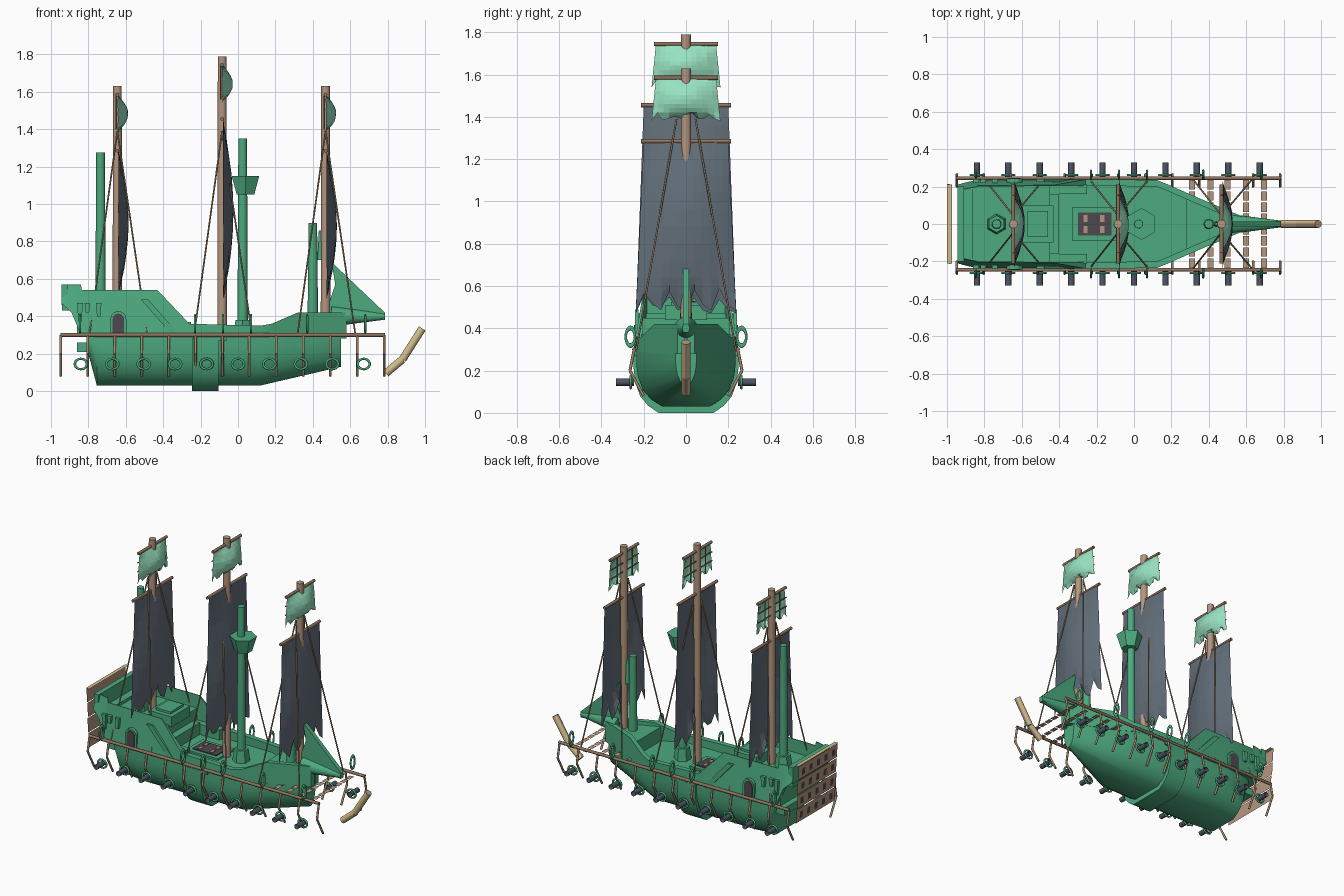
import bpy, bmesh, math, random
from mathutils import Vector

random.seed(4)
if "Cube" in bpy.data.objects:
    bpy.data.objects.remove(bpy.data.objects["Cube"])


def material(name, r, g, b):
    col = [(c / 255 / 12.92 if c < 11 else ((c / 255 + 0.055) / 1.055) ** 2.4) for c in (r, g, b)] + [1]
    m = bpy.data.materials.new(name)
    m.use_nodes = True
    m.diffuse_color = col
    m.node_tree.nodes["Principled BSDF"].inputs["Base Color"].default_value = col
    return m


GREEN = material("sea green", 77, 170, 127)
MINT = material("pale mint", 152, 226, 193)
SLATE = material("slate cloth", 99, 111, 122)
MAST = material("mast brown", 180, 150, 126)
RAIL = material("rail brown", 144, 115, 94)
ROPE = material("rope brown", 162, 136, 108)
TAN = material("tan wood", 210, 188, 138)
IRON = material("gun iron", 76, 88, 100)
DARK = material("dark opening", 78, 72, 79)


def smooth(ob):
    bpy.ops.object.select_all(action="DESELECT")
    bpy.context.view_layer.objects.active = ob
    ob.select_set(True)
    bpy.ops.object.shade_smooth_by_angle(angle=math.radians(42))


def finish(name, bm, *mats):
    bmesh.ops.recalc_face_normals(bm, faces=bm.faces[:])
    me = bpy.data.meshes.new(name)
    bm.to_mesh(me)
    bm.free()
    for m in mats:
        me.materials.append(m)
    ob = bpy.data.objects.new(name, me)
    bpy.context.collection.objects.link(ob)
    return ob


def loft(name, rings, mat):
    bm = bmesh.new()
    rows = [[bm.verts.new(p) for p in ring] for ring in rings]
    n = len(rows[0])
    for a, b in zip(rows, rows[1:]):
        for i in range(n):
            bm.faces.new((a[i], a[(i + 1) % n], b[(i + 1) % n], b[i]))
    bm.faces.new(rows[0])
    bm.faces.new(rows[-1])
    return finish(name, bm, mat)


def box(name, x0, x1, y0, y1, z0, z1, mat=GREEN):
    return loft(name, [[(x, y0, z0), (x, y1, z0), (x, y1, z1), (x, y0, z1)] for x in (x0, x1)], mat)


def plate(name, outline, y0, y1, mat=GREEN):
    return loft(name, [[(x, y, z) for x, z in outline] for y in (y0, y1)], mat)


def rods(name, segments, r, mat, sides=12, r2=None):
    bm = bmesh.new()
    for p, q in segments:
        p, q = Vector(p), Vector(q)
        new = bmesh.ops.create_cone(bm, cap_ends=True, segments=sides, radius1=r,
                                    radius2=r if r2 is None else r2, depth=(q - p).length)["verts"]
        turn = (q - p).to_track_quat("Z", "Y")
        for v in new:
            v.co = turn @ v.co + (p + q) / 2
    ob = finish(name, bm, mat)
    smooth(ob)
    return ob


def ring(name, at, turn, major, minor, mat, stretch=1):
    bpy.ops.mesh.primitive_torus_add(location=at, rotation=turn, major_radius=major, minor_radius=minor,
                                     major_segments=20, minor_segments=10)
    ob = bpy.context.object
    ob.name = name
    ob.scale.x = stretch
    ob.data.materials.append(mat)
    smooth(ob)


# Hull, with a broad rib around its middle
def section(x, w, k, zk, top=0.3):
    half = [(k + f * (w - k), zk + g * (top - zk))
            for f, g in ((0, 0), (0.42, 0.12), (0.74, 0.28), (0.94, 0.52), (1, 0.75), (1, 1))]
    return [(x, y, z) for y, z in half] + [(x, -y, z) for y, z in reversed(half)]


smooth(loft("hull", [section(-0.8, 0.2, 0.1, 0.2), section(-0.755, 0.22, 0.1, 0.03), section(-0.6, 0.235, 0.12, 0.03),
                     section(0.12, 0.235, 0.11, 0.03), section(0.55, 0.05, 0.01, 0.13)], GREEN))
smooth(loft("hull_rib", [section(x, 0.248, 0.13, 0, 0.285) for x in (-0.245, -0.105)], GREEN))

# Bulwarks follow the deck edge: x, half width, bottom, top
EDGE = [(-0.945, 0.21, 0.47, 0.57), (-0.89, 0.225, 0.42, 0.57), (-0.84, 0.235, 0.3, 0.57), (-0.835, 0.235, 0.29, 0.54),
        (-0.43, 0.238, 0.29, 0.54), (-0.26, 0.238, 0.29, 0.36), (0.12, 0.236, 0.29, 0.35), (0.18, 0.212, 0.29, 0.36),
        (0.32, 0.15, 0.28, 0.42), (0.58, 0.04, 0.28, 0.42)]
for s, side in ((1, "left"), (-1, "right")):
    smooth(loft(side + "_bulwark", [[(x, s * w, b), (x, s * (w - 0.25 * max(0, t - 0.42)), t),
                                     (x, s * (w - 0.035), t), (x, s * (w - 0.035), b)] for x, w, b, t in EDGE], GREEN))

# Decks and stern castle
loft("fore_deck", [[(x, -w, 0.29), (x, w, 0.29), (x, w, 0.395), (x, -w, 0.395)]
                   for x, w in ((0.28, 0.14), (0.57, 0.025))], GREEN)
box("castle_body", -0.86, -0.45, -0.21, 0.21, 0.29, 0.45)
box("castle_overhang", -0.94, -0.86, -0.19, 0.19, 0.43, 0.47)
box("stern_wall", -0.945, -0.91, -0.2, 0.2, 0.46, 0.57)
box("deck_house", -0.6, -0.43, -0.1, 0.1, 0.44, 0.51)
box("deck_house_roof", -0.57, -0.46, -0.07, 0.07, 0.51, 0.525)
box("castle_step", -0.46, -0.4, -0.16, 0.16, 0.29, 0.38)
box("stern_ledge", -0.86, -0.78, -0.17, 0.17, 0.21, 0.26)
for s in (1, -1):
    box("side_locker", -0.45, -0.25, s * 0.16, s * 0.21, 0.29, 0.37)
    box("waist_trim", -0.24, -0.06, s * 0.235, s * 0.247, 0.27, 0.3)
    plate("slope_trim", [(-0.52, 0.49), (-0.48, 0.49), (-0.32, 0.31), (-0.36, 0.31)], s * 0.225, s * 0.241)
    # Arched side door in a raised frame, and hanging drip trim
    for name, r, y, mat in (("door_frame", 0.043, 0.242, GREEN), ("side_door", 0.03, 0.246, DARK)):
        arch = [(-0.64 + r * math.cos(a * math.pi / 6), 0.385 + r * math.sin(a * math.pi / 6)) for a in range(7)]
        plate(name, arch + [(-0.64 - r, 0.31), (-0.64 + r, 0.31)], s * 0.22, s * y, mat)
    for x, low in ((-0.86, 0.37), (-0.82, 0.42), (-0.76, 0.4)):
        plate("drip_trim", [(x, 0.47), (x + 0.03, 0.47), (x + 0.024, low), (x + 0.006, low)], s * 0.22, s * 0.24)

# Hatch with wooden grating
box("hatch_rim", -0.33, -0.09, -0.09, 0.09, 0.29, 0.312)
box("hatch_opening", -0.3, -0.12, -0.062, 0.062, 0.3, 0.318, DARK)
for x in (-0.26, -0.17):
    for y in (-0.03, 0.03):
        box("hatch_slat", x - 0.011, x + 0.011, y - 0.018, y + 0.018, 0.31, 0.322, MAST)

# Prow horn and fin
rods("prow_horn", [((0.5, 0, 0.4), (0.785, 0, 0.4))], 0.055, GREEN, 16, 0.018)
plate("prow_fin", [(0.5, 0.69), (0.785, 0.42), (0.785, 0.38), (0.5, 0.4), (0.48, 0.45), (0.52, 0.57)], -0.014, 0.014)

# Green funnels, two with six-sided feet, and a lookout basket
for x, low, high in ((-0.735, 0.45, 1.275), (0.025, 0.3, 1.35), (0.4, 0.39, 0.9)):
    rods("green_mast", [((x, 0, low), (x, 0, high))], 0.028, GREEN, 16, 0.023)
for x, low in ((-0.735, 0.45), (0.025, 0.3)):
    rods("mast_foot", [((x, 0, low), (x, 0, low + 0.08))], 0.055, GREEN, 6, 0.045)
rods("lookout_basket", [((0.04, 0, 1.05), (0.04, 0, 1.15))], 0.054, GREEN, 6, 0.085)
rods("mast_knob", [((0.44, 0, 0.7), (0.44, 0, 0.86))], 0.016, GREEN, 12, 0.008)


# Sails bulge forward and have a torn lower edge
def sail(name, x, top, low, wt, wl, bulge, tear, mat, nu=12, nv=10):
    bm = bmesh.new()
    rows = []
    cuts = [tear * (random.uniform(0.5, 1) if i % 3 == 1 else random.uniform(0, 0.35)) for i in range(nu + 1)]
    cuts[0] = cuts[-1] = 0
    for j in range(nv + 1):
        v = j / nv
        row = []
        for i in range(nu + 1):
            u = 2 * i / nu - 1
            z = top + (low - top) * v + cuts[i] * max(0, v - 0.8) * 5
            depth = bulge * math.sin(math.pi * v) * math.cos(u * math.pi / 2) + random.uniform(0, 0.003)
            row.append(bm.verts.new((x + depth, u * (wt + (wl - wt) * v), z)))
        rows.append(row)
    for a, b in zip(rows, rows[1:]):
        for i in range(nu):
            bm.faces.new((a[i], b[i], b[i + 1], a[i + 1]))
    finish(name, bm, mat)


# Rigged masts: x, mast top, main yard, lower sail edge
for x, top, yard, low in ((-0.645, 1.63, 1.285, 0.5), (-0.085, 1.79, 1.455, 0.47), (0.468, 1.63, 1.285, 0.48)):
    rods("mast", [((x, 0, 0.29), (x, 0, top))], 0.026, MAST, 16, 0.023)
    sail("main_sail", x + 0.004, yard, low, 0.2, 0.237, 0.055, 0.11, SLATE)
    sail("top_sail", x, top - 0.045, top - 0.25, 0.142, 0.163, 0.056, 0.04, MINT)
    rods("yards", [((x, -w, z), (x, w, z)) for z, w in ((yard, 0.212), (top - 0.045, 0.152))], 0.01, RAIL)
    bars = [((x - 0.006, y, top - 0.23), (x - 0.006, y, top - 0.05)) for y in (-0.08, 0.08)]
    bars += [((x - 0.006, -0.15, top - d), (x - 0.006, 0.15, top - d)) for d in (0.11, 0.17)]
    rods("sail_battens", bars, 0.004, RAIL)
    rods("shrouds", [((x, s * 0.045, 1.39), (x + d, s * 0.235, 0.3))
                     for s in (1, -1) for d in (-0.15, 0.16)], 0.0045, ROPE)

# Side rails with bent struts, guns and hanging rings
for s in (1, -1):
    rods("side_rail", [((-0.95, s * 0.245, 0.3), (0.785, s * 0.245, 0.3))], 0.01, RAIL)
    struts = []
    for i in range(13):
        x = -0.947 + i * 0.144
        knee = (x, s * 0.265, 0.2)
        struts += [((x, s * 0.245, 0.3), knee), (knee, (x, s * 0.2, 0.08))]
    rods("rail_struts", struts, 0.007, ROPE)
    for i in range(10):
        x = -0.84 + i * 0.168
        ring("gun_ring", (x, s * 0.262, 0.145), (math.pi / 2, 0, 0), 0.028, 0.006, GREEN, 1.15)
        bm = bmesh.new()
        bmesh.ops.create_cone(bm, cap_ends=False, segments=14, radius1=0.017, radius2=0.017, depth=0.085)
        gun = finish("gun_barrel", bm, IRON)
        gun.location = (x, s * 0.2875, 0.145)
        gun.rotation_euler = (math.pi / 2, 0, 0)
        smooth(gun)
    for x in (-0.845, -0.23, -0.08, 0.07, 0.37, 0.68):
        ring("hanging_ring", (x, s * 0.263, 0.36), (0, math.pi / 2, 0), 0.022, 0.006, GREEN, 1.9)


# Flat boards: each is a centre with two half-edge vectors
def boards(name, items, mat):
    bm = bmesh.new()
    for c, p, q in items:
        c, p, q = Vector(c), Vector(p), Vector(q)
        bm.faces.new([bm.verts.new(v) for v in (c - p - q, c + p - q, c + p + q, c - p + q)])
    finish(name, bm, mat)


# Broken cross slats between the rails at the bow
boards("bow_slats", [((x, -0.21 + i * 0.06, 0.28), (0.016, 0, 0), (0, 0.025, 0))
                     for x in (0.31, 0.41, 0.5, 0.6, 0.695) for i in range(8)], MAST)

# Leaning stern panel: planks, windows on the aft side, and a tan cap
rows = [(-0.977 - 0.006 * j, 0.248 + 0.1 * j) for j in range(4)]
boards("stern_planks", [((x, random.uniform(-0.006, 0.006), z), (0, 0.21, 0), (-0.003, 0, 0.047)) for x, z in rows], MAST)
boards("stern_windows", [((x - 0.004, -0.16 + i * 0.08, z), (0, 0.016, 0), (-0.0013, 0, 0.022))
                         for x, z in rows for i in range(5)], DARK)
boards("stern_cap", [((-0.986, 0, 0.598), (0.013, 0, 0), (0, 0.212, 0))], TAN)

# Bent bowsprit: tan flanks, brown along the top, front and underside
sprit = rods("bowsprit", [((0.79, 0, 0.095), (0.88, 0, 0.17)), ((0.88, 0, 0.17), (0.985, 0, 0.335))], 0.021, TAN, 16)
sprit.data.materials.append(MAST)
for face in sprit.data.polygons:
    face.material_index = int(abs(face.normal.y) < 0.45)
